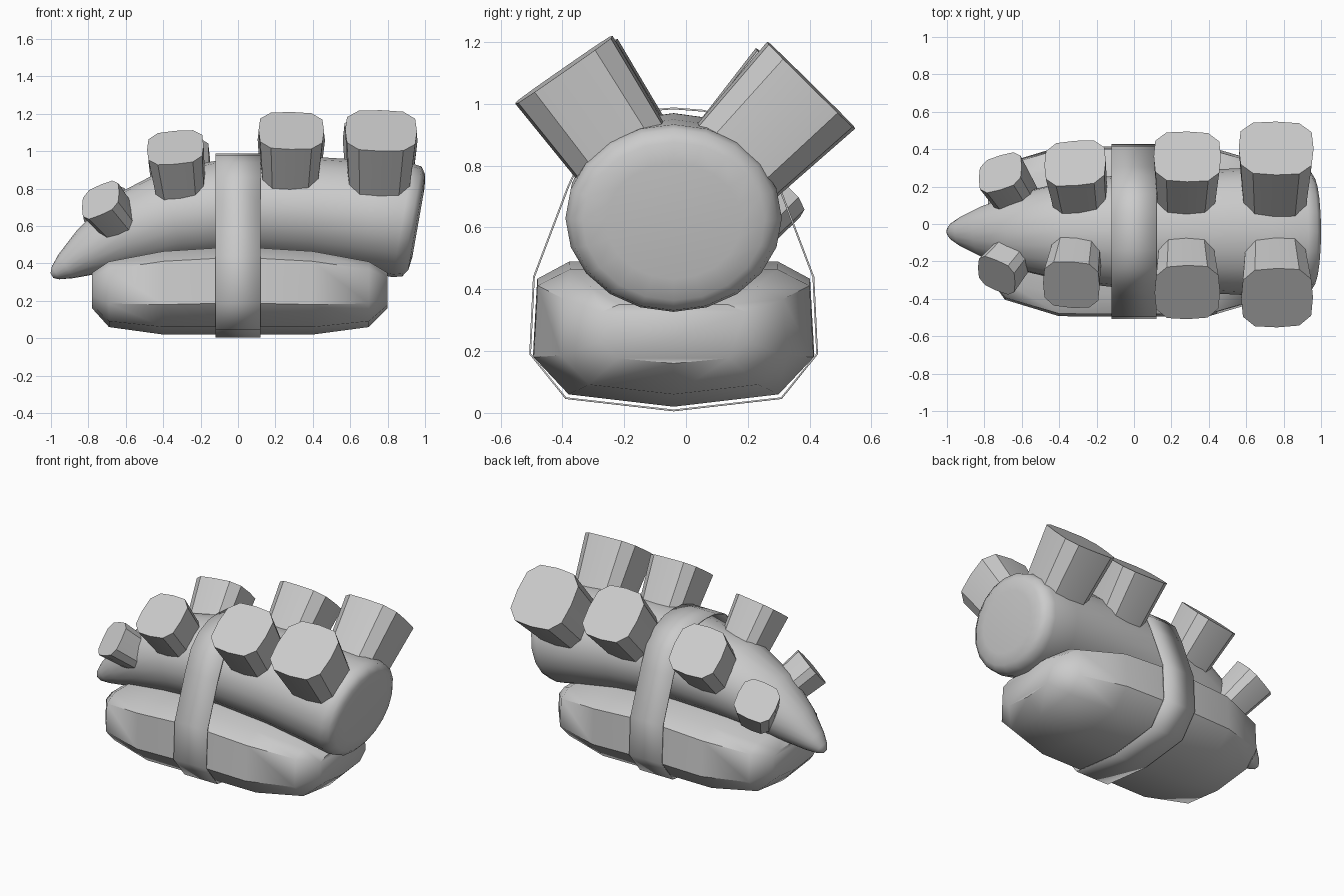
import bpy, bmesh, math
from mathutils import Vector

if "Cube" in bpy.data.objects:
    bpy.data.objects.remove(bpy.data.objects["Cube"])

CY = -0.04  # centre line of the body, rice and band

grey = bpy.data.materials.new("plain grey")
grey.diffuse_color = (0.6, 0.6, 0.6, 1)
grey.use_nodes = True
grey.node_tree.nodes["Principled BSDF"].inputs["Base Color"].default_value = grey.diffuse_color


def finish(name, bm, angle):
    bmesh.ops.recalc_face_normals(bm, faces=bm.faces)
    mesh = bpy.data.meshes.new(name)
    bm.to_mesh(mesh)
    bm.free()
    ob = bpy.data.objects.new(name, mesh)
    bpy.context.collection.objects.link(ob)
    mesh.materials.append(grey)
    bpy.ops.object.select_all(action='DESELECT')
    ob.select_set(True)
    bpy.context.view_layer.objects.active = ob
    bpy.ops.object.shade_smooth_by_angle(angle=math.radians(angle))
    return ob


def loft(name, rings, angle, caps=True):
    bm = bmesh.new()
    loops = [[bm.verts.new(p) for p in ring] for ring in rings]
    for a, b in zip(loops, loops[1:]):
        for i in range(len(a)):
            j = (i + 1) % len(a)
            bm.faces.new((a[i], a[j], b[j], b[i]))
    if caps:
        bm.faces.new(loops[0])
        bm.faces.new(loops[-1])
    return finish(name, bm, angle)


def mirrored(half):
    """Close a right-hand half outline (first and last on the axis)."""
    return half + [(-y, z) for y, z in half[-2:0:-1]]


# Rice block: faceted rounded pad, sections along x
rice = []
for x, hw, zb, zt in [(-0.78, 0.24, 0.16, 0.35), (-0.69, 0.365, 0.06, 0.41),
                      (-0.4, 0.453, 0.02, 0.465), (0, 0.455, 0.02, 0.49),
                      (0.4, 0.453, 0.02, 0.465), (0.70, 0.365, 0.06, 0.41),
                      (0.80, 0.24, 0.16, 0.35)]:
    h = zt - zb
    half = [(0, zb), (0.75 * hw, zb + 0.09 * h), (hw, zb + 0.36 * h),
            (0.97 * hw, zb + 0.88 * h), (0.74 * hw, zt), (0, zt)]
    rice.append([(x, y + CY, z) for y, z in mirrored(half)])
loft("rice_block", rice, 45)

# Body: bent tapering tube; x, z, radius across bend, radius in y, tilt
body = []
for x, z, rn, ry, tilt in [
        (-0.995, 0.335, 0.015, 0.02, 30), (-0.975, 0.35, 0.04, 0.045, 30),
        (-0.92, 0.385, 0.075, 0.08, 32), (-0.8, 0.46, 0.13, 0.14, 30),
        (-0.6, 0.565, 0.205, 0.21, 25), (-0.35, 0.65, 0.25, 0.27, 16),
        (0, 0.70, 0.27, 0.31, 3), (0.4, 0.685, 0.285, 0.33, -5),
        (0.7, 0.655, 0.297, 0.345, -8), (0.88, 0.63, 0.308, 0.35, -10),
        (0.93, 0.625, 0.298, 0.335, -10), (0.955, 0.62, 0.26, 0.295, -10),
        (0.965, 0.62, 0.19, 0.22, -10)]:
    t = math.radians(tilt)
    ring = []
    for i in range(20):
        a = math.tau * i / 20
        n = rn * math.cos(a)
        ring.append((x - n * math.sin(t), CY + ry * math.sin(a),
                     z + n * math.cos(t)))
    body.append(ring)
loft("body", body, 60)

# Wrapping band: thin strip around body and rice
outline = mirrored([(0, 0.005), (0.35, 0.045), (0.467, 0.19), (0.455, 0.44),
                    (0.345, 0.73), (0.285, 0.86), (0.2, 0.94), (0.1, 0.98),
                    (0, 0.988)])
band = loft("band", [[(x, CY + y, z) for y, z in outline]
                     for x in (-0.12, 0.12)], 50, caps=False)
solid = band.modifiers.new("thickness", 'SOLIDIFY')
solid.thickness = 0.006

# Stubs on the back: softened square section, slightly narrower at the root
quarter = [(1, 0), (0.95, 0.62), (0.62, 0.95)]
section = []
for k in range(4):
    for u, v in quarter:
        for _ in range(k):
            u, v = -v, u
        section.append((u, v))


def stub(name, top, axis, radius, length):
    n = Vector(axis).normalized()
    u = (Vector((1, 0, 0)) - n * n.x).normalized()
    v = n.cross(u)
    rings = []
    for d, r in ((length, 0.86 * radius), (0, radius)):
        c = Vector(top) - n * d
        rings.append([c + (u * a + v * b) * r for a, b in section])
    loft(name, rings, 40)


stubs = [
    ("front_stub_1", (-0.735, -0.275, 0.74), (-0.5, -0.6, 0.6), 0.115, 0.26),
    ("front_stub_2", (-0.335, -0.325, 1.02), (-0.1, -0.58, 0.8), 0.152, 0.32),
    ("front_stub_3", (0.285, -0.365, 1.11), (0.02, -0.57, 0.82), 0.175, 0.34),
    ("front_stub_4", (0.765, -0.395, 1.11), (0.03, -0.57, 0.82), 0.192, 0.36),
    ("back_stub_1", (-0.715, 0.275, 0.715), (-0.4, 0.62, 0.68), 0.125, 0.28),
    ("back_stub_2", (-0.315, 0.325, 0.96), (-0.1, 0.68, 0.72), 0.165, 0.34),
    ("back_stub_3", (0.285, 0.36, 1.06), (0.02, 0.66, 0.74), 0.18, 0.36),
    ("back_stub_4", (0.76, 0.405, 1.06), (0.02, 0.7, 0.71), 0.2, 0.38),
]
for s in stubs:
    stub(*s)
